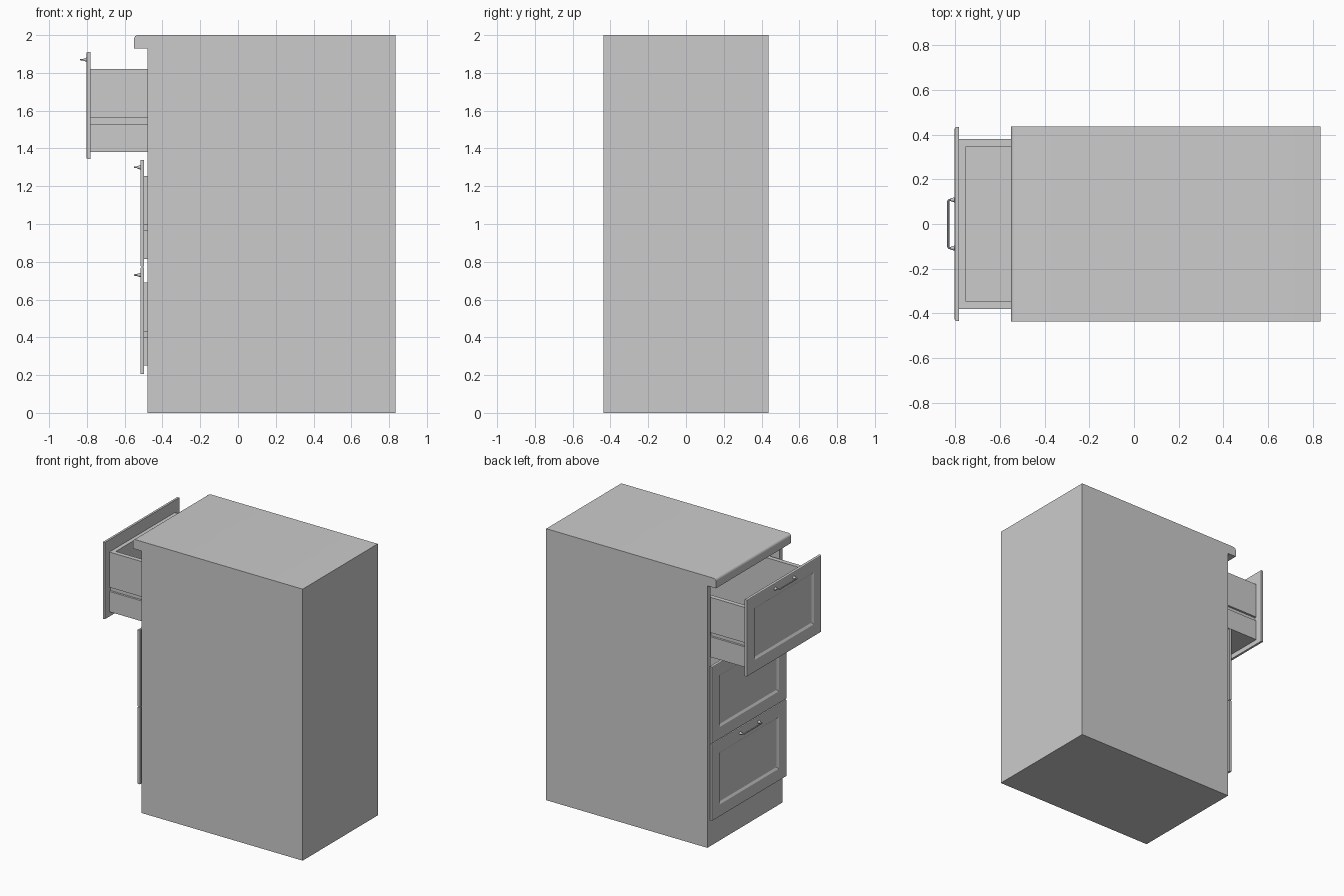
import bpy, bmesh, math
from mathutils import Matrix, Vector

if "Cube" in bpy.data.objects:
    bpy.data.objects.remove(bpy.data.objects["Cube"])


def finish(name, bm, smooth=False):
    bmesh.ops.recalc_face_normals(bm, faces=bm.faces)
    me = bpy.data.meshes.new(name)
    bm.to_mesh(me)
    bm.free()
    ob = bpy.data.objects.new(name, me)
    bpy.context.collection.objects.link(ob)
    if smooth:
        bpy.ops.object.select_all(action='DESELECT')
        ob.select_set(True)
        bpy.context.view_layer.objects.active = ob
        bpy.ops.object.shade_smooth_by_angle(angle=math.radians(35))
    return ob


def add_box(bm, x0, x1, y0, y1, z0, z1):
    m = Matrix.Translation(((x0 + x1) / 2, (y0 + y1) / 2, (z0 + z1) / 2))
    m = m @ Matrix.Diagonal((x1 - x0, y1 - y0, z1 - z0, 1))
    bmesh.ops.create_cube(bm, size=1, matrix=m)


def add_prism(bm, points, direction):
    face = bm.faces.new([bm.verts.new(p) for p in points])
    ext = bmesh.ops.extrude_face_region(bm, geom=[face], use_keep_orig=True)
    verts = [v for v in ext['geom'] if isinstance(v, bmesh.types.BMVert)]
    bmesh.ops.translate(bm, verts=verts, vec=direction)


# Carcass and worktop: one side profile with a rounded front lip
W, BACK, FACE, LIP = 0.437, 0.833, -0.48, -0.55
r = 0.02
profile = [(BACK, 0), (BACK, 2)]
for i in range(7):
    a = math.radians(90 + 15 * i)
    profile.append((LIP + r + r * math.cos(a), 2 - r + r * math.sin(a)))
profile += [(LIP, 1.93), (FACE, 1.93), (FACE, 0)]
bm = bmesh.new()
add_prism(bm, [(x, -W, z) for x, z in profile], (0, 2 * W, 0))
carcass = finish("cabinet_carcass", bm, True)

# Hollow for the drawers
bm = bmesh.new()
add_box(bm, -0.53, 0.80, -0.40, 0.40, 0.2, 1.925)
cutter = finish("drawer_space_cutter", bm)
cutter.hide_render = True
cutter.hide_viewport = True
cutter.display_type = 'WIRE'
mod = carcass.modifiers.new("hollow", 'BOOLEAN')
mod.operation = 'DIFFERENCE'
mod.solver = 'EXACT'
mod.object = cutter


def drawer_front(name, x, z0, z1):
    # nested rectangles: rounded rim, flat frame, sloped recess, panel
    rings = [(0.02, 0), (0.006, 0), (0.0018, 0.0018), (0, 0.006),
             (0, 0.09), (0.010, 0.105)]
    bm = bmesh.new()
    loops = []
    for dx, s in rings:
        y = 0.433 - s
        loops.append([bm.verts.new((x + dx, a, b)) for a, b in
                      ((-y, z0 + s), (y, z0 + s), (y, z1 - s), (-y, z1 - s))])
    for la, lb in zip(loops, loops[1:]):
        for i in range(4):
            j = (i + 1) % 4
            bm.faces.new((la[i], la[j], lb[j], lb[i]))
    bm.faces.new(loops[0])
    bm.faces.new(loops[-1])
    finish(name, bm)


def drawer_box(name, x, z0, z1, depth=1.22):
    # U-shaped section with a runner groove in each outer side
    o, n, g = 0.38, 0.347, 0.365
    half = [(o, z0), (o, z0 + 0.15), (g, z0 + 0.15), (g, z0 + 0.18),
            (o, z0 + 0.18), (o, z1), (n, z1), (n, z0 + 0.03)]
    section = half + [(-y, z) for y, z in reversed(half)]
    bm = bmesh.new()
    add_prism(bm, [(x, y, z) for y, z in section], (depth, 0, 0))
    for xa in (x, x + depth - 0.03):
        add_box(bm, xa, xa + 0.03, -n, n, z0 + 0.03, z1)
    finish(name, bm)


def handle(name, x, z):
    # thin bar bent at both ends
    h, reach, c = 0.108, 0.029, 0.008
    half = [(x + 0.003, h), (x - reach + c, h), (x - reach + c * 0.3, h - c * 0.3),
            (x - reach, h - c)]
    path = half + [(px, -py) for px, py in reversed(half)]
    bm = bmesh.new()
    sides, rad, rings = 10, 0.005, []
    pts = [Vector((px, py, z)) for px, py in path]
    for i, p in enumerate(pts):
        t = (pts[min(i + 1, len(pts) - 1)] - pts[max(i - 1, 0)]).normalized()
        side = t.cross(Vector((0, 0, 1)))
        rings.append([bm.verts.new(p + rad * (side * math.cos(a) + Vector((0, 0, math.sin(a)))))
                      for a in (2 * math.pi * k / sides for k in range(sides))])
    for ra, rb in zip(rings, rings[1:]):
        for k in range(sides):
            m = (k + 1) % sides
            bm.faces.new((ra[k], ra[m], rb[m], rb[k]))
    bm.faces.new(rings[0])
    bm.faces.new(rings[-1])
    # flared feet
    for y in (-h, h):
        m = Matrix.Translation((x - 0.008, y, z)) @ Matrix.Rotation(math.radians(-90), 4, 'Y')
        bmesh.ops.create_cone(bm, cap_ends=True, segments=14, radius1=0.012,
                              radius2=0.006, depth=0.018, matrix=m)
    finish(name, bm, True)


# Three drawers: label, front face x, front z range, box z range
drawers = [("top", -0.802, 1.345, 1.91, 1.38, 1.82),
           ("middle", -0.517, 0.775, 1.34, 0.815, 1.255),
           ("bottom", -0.517, 0.205, 0.77, 0.25, 0.69)]
for label, x, f0, f1, b0, b1 in drawers:
    drawer_front(label + "_drawer_front", x, f0, f1)
    drawer_box(label + "_drawer_box", x + 0.02, b0, b1)
    handle(label + "_drawer_handle", x, f1 - 0.04)
    # Runners fixed to the cabinet walls
    bm = bmesh.new()
    for s in (-1, 1):
        ys = sorted((s * 0.368, s * 0.40))
        add_box(bm, -0.46, 0.75, ys[0], ys[1], b0 + 0.153, b0 + 0.177)
    finish(label + "_drawer_runners", bm)
